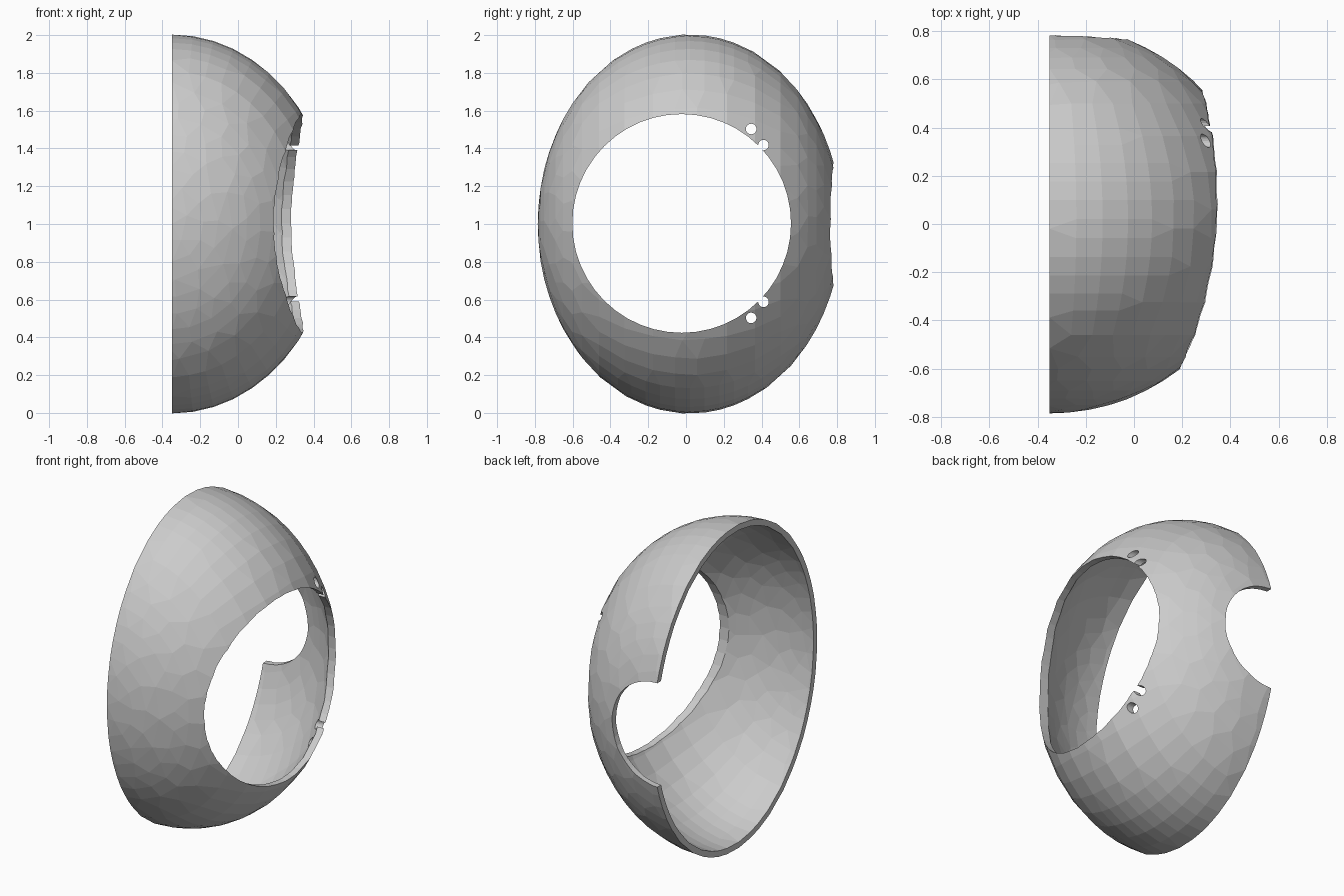
import bpy
import math
from mathutils import Matrix

cube = bpy.data.objects.get("Cube")
if cube:
    bpy.data.objects.remove(cube, do_unlink=True)

CENTRE = (-0.35, 0.02, 1.0)
RADII = (0.85, 0.805, 1.003)
WALL = 0.036


def activate(obj):
    bpy.ops.object.select_all(action='DESELECT')
    obj.select_set(True)
    bpy.context.view_layer.objects.active = obj


def ellipsoid(name, inset):
    """Faceted ellipsoid with its poles on the y axis."""
    bpy.ops.mesh.primitive_uv_sphere_add(segments=48, ring_count=32, radius=1)
    obj = bpy.context.object
    obj.name = name
    size = [r - inset for r in RADII]
    obj.data.transform(Matrix.Translation(CENTRE) @ Matrix.Diagonal((*size, 1))
                       @ Matrix.Rotation(math.pi / 2, 4, 'X'))
    mod = obj.modifiers.new("facets", 'DECIMATE')
    mod.ratio = 0.5
    activate(obj)
    bpy.ops.object.modifier_apply(modifier=mod.name)
    return obj


def rod(name, centre, radius, depth, axis, sides):
    """Cylinder cutter along the x or y axis."""
    turn = (0, math.pi / 2, 0) if axis == 'x' else (math.pi / 2, 0, 0)
    bpy.ops.mesh.primitive_cylinder_add(vertices=sides, radius=radius, depth=depth,
                                        location=centre, rotation=turn)
    bpy.context.object.name = name
    return bpy.context.object


def cut(target, cutter):
    cutter.hide_render = True
    mod = target.modifiers.new("cut", 'BOOLEAN')
    mod.operation = 'DIFFERENCE'
    mod.solver = 'EXACT'
    mod.object = cutter
    activate(target)
    bpy.ops.object.modifier_apply(modifier=mod.name)
    bpy.data.objects.remove(cutter, do_unlink=True)


# Hollow half shell, open towards -x
shell = ellipsoid("curved_shell", 0)
cut(shell, ellipsoid("inner_cavity", WALL))
bpy.ops.mesh.primitive_cube_add(size=3, location=(-1.85, 0, 1))
cut(shell, bpy.context.object)

# Large round opening on the side
cut(shell, rod("side_opening", (0.5, -0.023, 1.003), 0.579, 1.2, 'x', 48))

# Half-round notch in the back edge
cut(shell, rod("back_notch", (-0.35, 0.8, 1.0), 0.322, 0.6, 'y', 40))

# Small paired holes beside the opening, mirrored top to bottom
for side in (1, -1):
    for y, height in ((0.345, 0.5), (0.41, 0.415)):
        cut(shell, rod("small_hole", (0.4, y, 1.003 + side * height), 0.028, 0.8, 'x', 20))

# Plain grey finish, flat faceted
grey = bpy.data.materials.new("light_grey")
grey.use_nodes = True
colour = (0.6, 0.6, 0.6, 1)
grey.diffuse_color = colour
grey.node_tree.nodes["Principled BSDF"].inputs["Base Color"].default_value = colour
shell.data.materials.clear()
shell.data.materials.append(grey)
for face in shell.data.polygons:
    face.material_index = 0
    face.use_smooth = False
